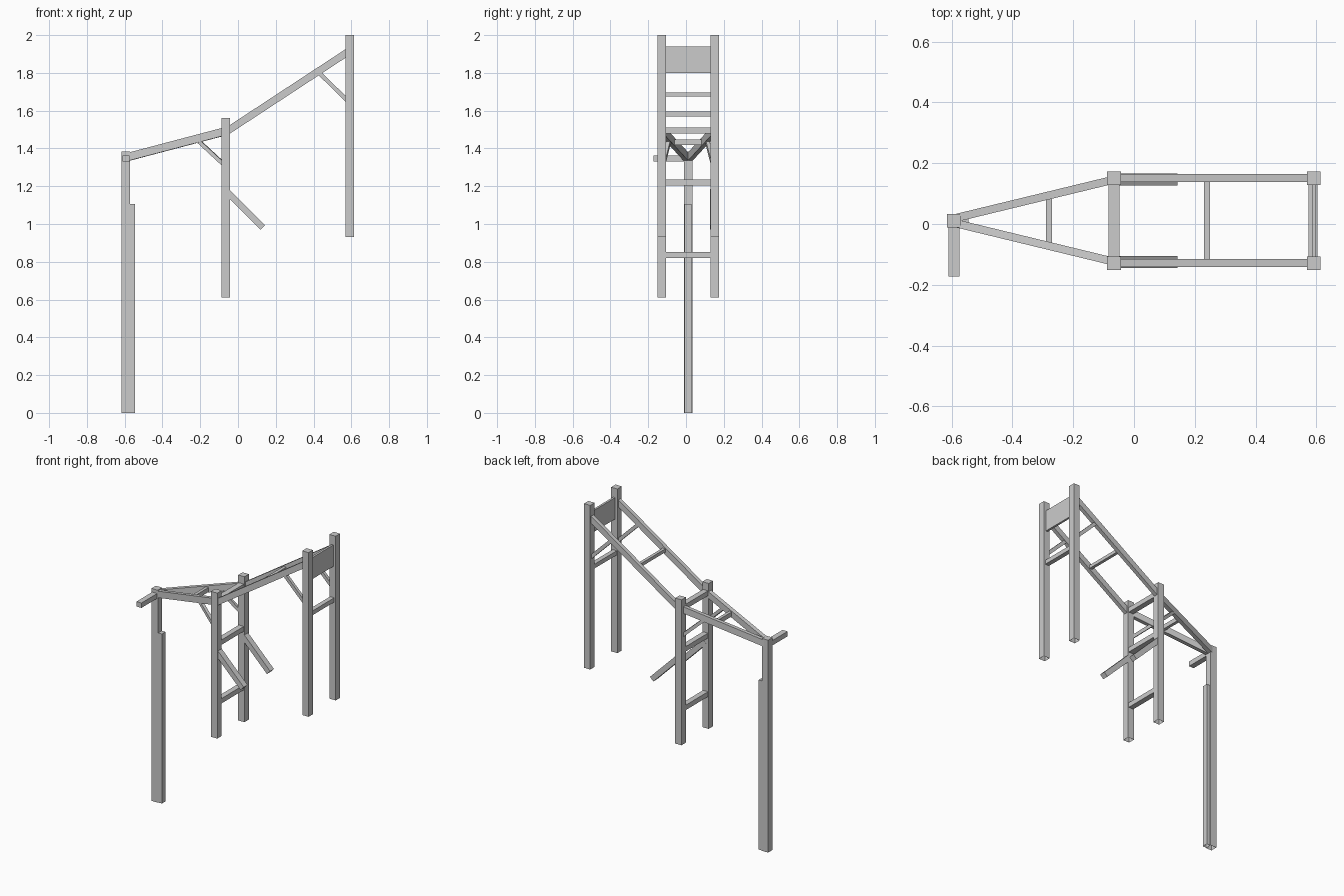
import bpy
import bmesh
from mathutils import Matrix, Vector

cube = bpy.data.objects.get("Cube")
if cube:
    bpy.data.objects.remove(cube)

grey = bpy.data.materials.new("timber_grey")
grey.use_nodes = True
grey.diffuse_color = (0.6, 0.6, 0.6, 1)
grey.node_tree.nodes["Principled BSDF"].inputs["Base Color"].default_value = (0.6, 0.6, 0.6, 1)

MID = 0.011     # centre line of the frame in y
HALF = 0.14     # post distance from the centre line
X_TIP, X_MID, X_END = -0.593, -0.066, 0.592


def make(name, matrix, open_bottom=False):
    bm = bmesh.new()
    bmesh.ops.create_cube(bm, size=1, matrix=matrix)
    if open_bottom:
        bm.normal_update()
        low = [f for f in bm.faces if f.normal.z < -0.9]
        bmesh.ops.delete(bm, geom=low, context='FACES')
    mesh = bpy.data.meshes.new(name)
    bm.to_mesh(mesh)
    bm.free()
    mesh.materials.append(grey)
    obj = bpy.data.objects.new(name, mesh)
    bpy.context.collection.objects.link(obj)


def box(name, low, high, open_bottom=False):
    low, high = Vector(low), Vector(high)
    size = Matrix.Diagonal((high - low).to_4d())
    size[3][3] = 1
    make(name, Matrix.Translation((low + high) / 2) @ size, open_bottom)


def post(name, x, y, bottom, top, w=0.045, d=0.045):
    box(name, (x - w / 2, y - d / 2, bottom), (x + w / 2, y + d / 2, top), True)


def beam(name, start, end, width, depth):
    """Straight sloping timber, its width kept level."""
    a, b = Vector(start), Vector(end)
    along = (b - a).normalized()
    side = Vector((0, 0, 1)).cross(along).normalized()
    turn = Matrix((along, side, along.cross(side))).transposed().to_4x4()
    size = Matrix.Diagonal(((b - a).length, width, depth, 1))
    make(name, Matrix.Translation((a + b) / 2) @ turn @ size)


def rung(name, x, z, width, height, reach=HALF - 0.0225):
    box(name, (x - width / 2, MID - reach, z - height / 2),
        (x + width / 2, MID + reach, z + height / 2))


# Single tall post with its backing post and side arm
post("tip_post", X_TIP, MID, 0, 1.385)
post("tip_backing_post", -0.558, MID, 0, 1.105, 0.028, 0.037)
box("tip_side_arm", (X_TIP - 0.018, -0.173, 1.33), (X_TIP + 0.018, MID, 1.362))

# Paired posts, beams and braces
for s, tag in ((-1, "front"), (1, "back")):
    y = MID + s * HALF
    post(tag + "_middle_post", X_MID, y, 0.612, 1.56)
    post(tag + "_end_post", X_END, y, 0.93, 2.0)
    beam(tag + "_lower_beam", (-0.59, MID + s * 0.008, 1.353),
         (-0.07, MID + s * 0.134, 1.49), 0.026, 0.042)
    beam(tag + "_upper_beam", (-0.06, y, 1.49), (0.585, y, 1.913), 0.026, 0.038)
    beam(tag + "_lower_brace", (-0.21, MID + s * 0.101, 1.44),
         (-0.075, MID + s * 0.133, 1.315), 0.02, 0.02)
    beam(tag + "_upper_brace", (0.42, y, 1.81), (0.585, y, 1.647), 0.02, 0.022)
    y = MID + s * (HALF - 0.004)
    beam(tag + "_loose_strut", (-0.06, y, 1.173), (0.131, y, 0.982), 0.039, 0.034)

# Rungs between the pairs
for i, z in enumerate((0.837, 1.219, 1.495)):
    rung("middle_rung_%d" % (i + 1), X_MID, z, 0.036, 0.032)
rung("lower_beam_rung", -0.28, 1.433, 0.02, 0.029, 0.073)
rung("upper_beam_rung", 0.24, 1.686, 0.02, 0.022, HALF - 0.013)
rung("end_rung", 0.589, 1.582, 0.03, 0.028)

# Thin panel at the high end
rung("end_panel", 0.592, 1.87, 0.014, 0.14)
